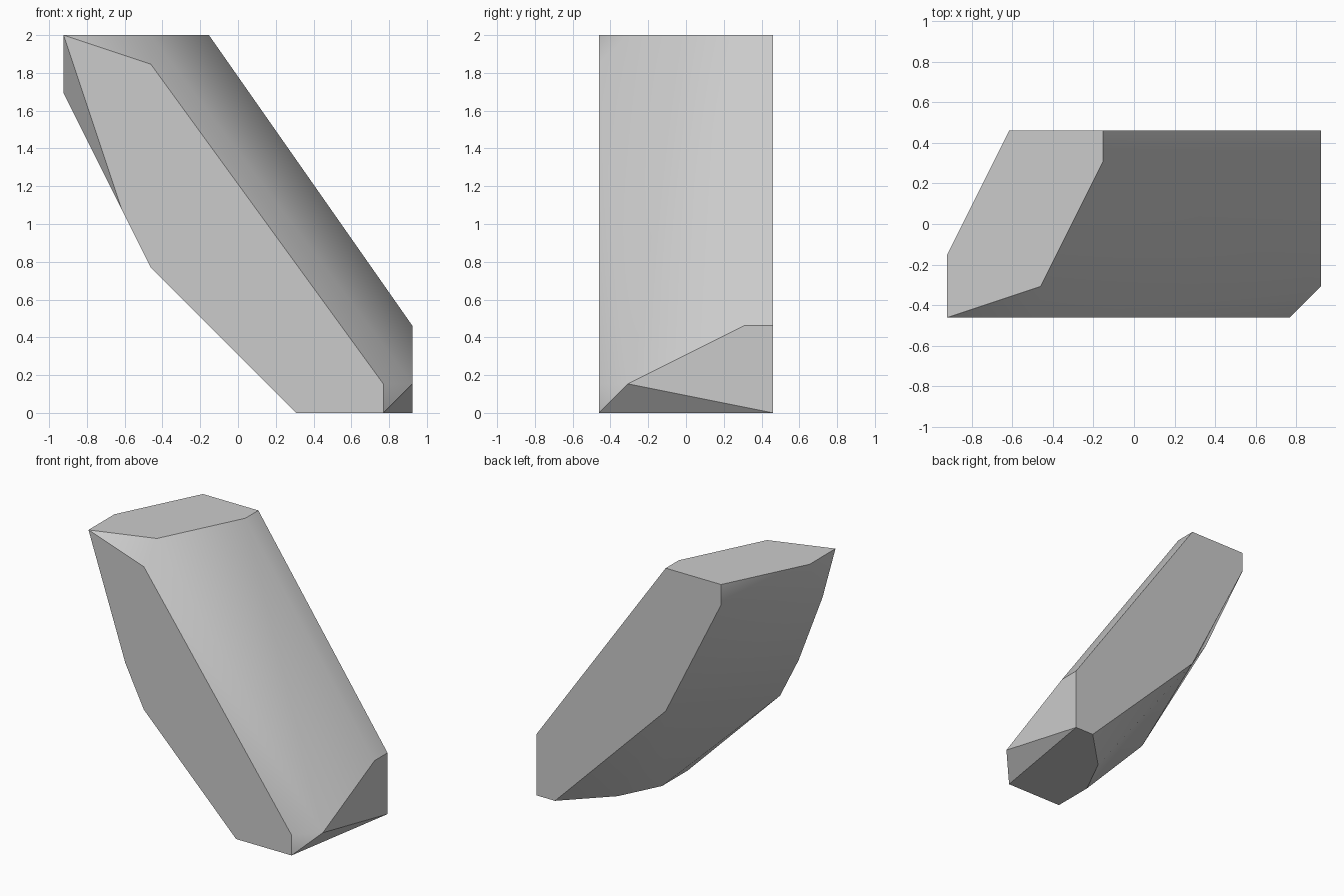
import bpy
import bmesh
import math

default_cube = bpy.data.objects.get("Cube")
if default_cube:
    bpy.data.objects.remove(default_cube, do_unlink=True)

# Grid step: the slanted block is thirteen steps tall
STEP = 2 / 13
FRONT, BACK, LEFT, RIGHT, BOTTOM, TOP = -3, 3, 6, -6, 0, 13

# Flat outlines that bound the block
front_outline = [(-3, 12), (5, 1), (-3, 5), (-4, 7)]
back_outline = [(-1, 6), (-4, 12)]
top_outline = [(-6, -3), (-6, -1), (-4, 3), (-1, 3), (-1, 2), (-3, -2)]
bottom_outline = [(5, -3), (6, 3), (5, 3), (3, 1), (2, -1), (2, -3)]
left_outline = [(3, 3), (2, 3), (-2, 1)]

corners = [(x, FRONT, z) for x, z in front_outline]
corners += [(x, BACK, z) for x, z in back_outline]
corners += [(x, y, TOP) for x, y in top_outline]
corners += [(x, y, BOTTOM) for x, y in bottom_outline]
corners += [(LEFT, y, z) for y, z in left_outline]
corners.append((RIGHT, -2, 11))


def make_material(name, colour):
    material = bpy.data.materials.new(name)
    material.use_nodes = True
    material.diffuse_color = colour
    shader = next(n for n in material.node_tree.nodes if n.type == 'BSDF_PRINCIPLED')
    shader.inputs["Base Color"].default_value = colour
    return material


def make_hull(name, points, material):
    bm = bmesh.new()
    for point in points:
        bm.verts.new([c * STEP for c in point])
    bmesh.ops.convex_hull(bm, input=bm.verts[:])
    # Merge the coplanar triangles into clean flat faces
    bmesh.ops.dissolve_limit(bm, angle_limit=math.radians(0.5),
                             verts=bm.verts[:], edges=bm.edges[:])
    bmesh.ops.recalc_face_normals(bm, faces=bm.faces[:])
    mesh = bpy.data.meshes.new(name)
    bm.to_mesh(mesh)
    bm.free()
    mesh.materials.append(material)
    obj = bpy.data.objects.new(name, mesh)
    bpy.context.collection.objects.link(obj)
    return obj


# Slanted faceted block with softly shaded sides and crisp outline edges
grey = make_material("stone grey", (0.6, 0.6, 0.6, 1))
block = make_hull("slanted_block", corners, grey)
bpy.ops.object.select_all(action='DESELECT')
block.select_set(True)
bpy.context.view_layer.objects.active = block
bpy.ops.object.shade_smooth_by_angle(angle=math.radians(33))
